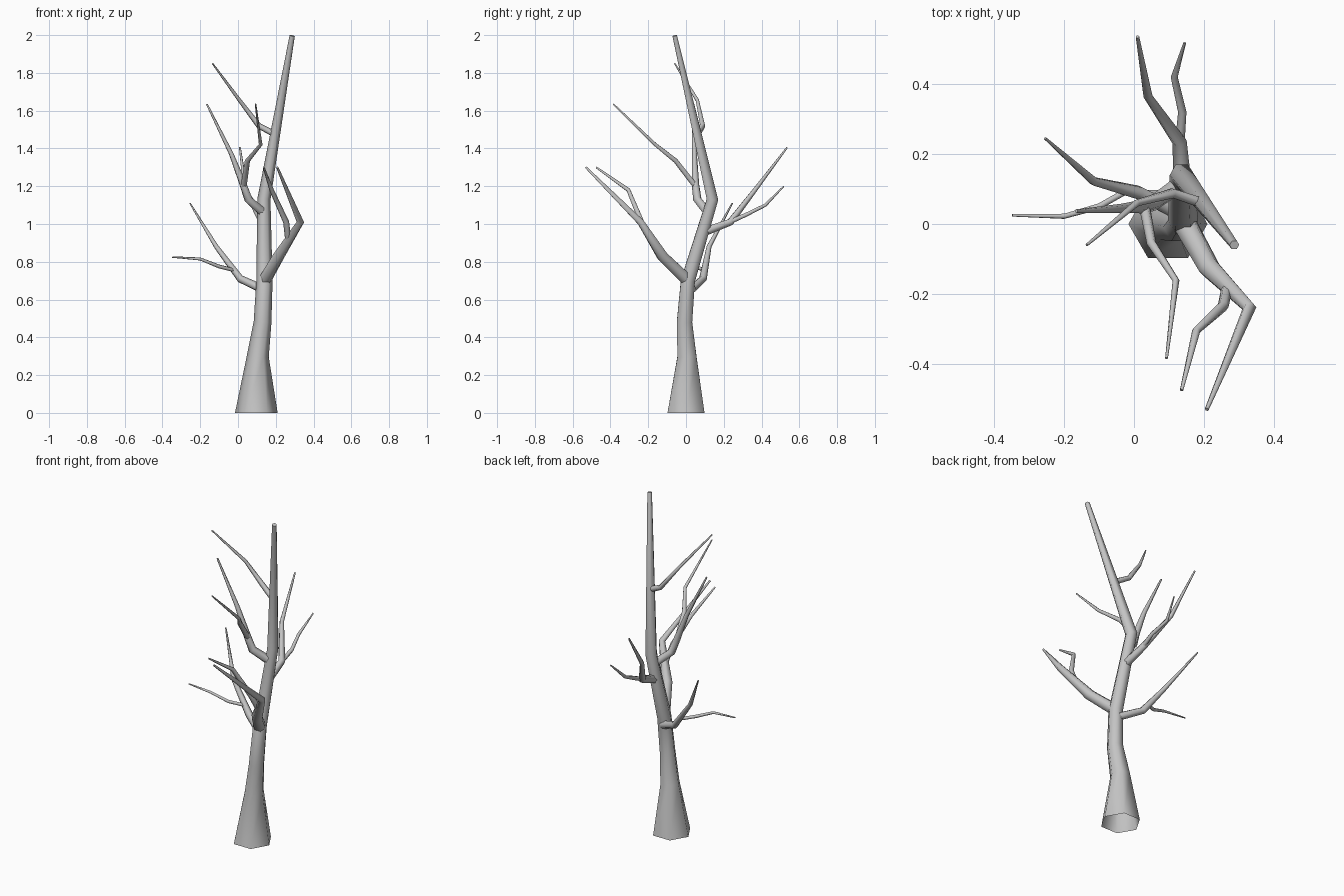
import bpy, bmesh, math
from mathutils import Vector

cube = bpy.data.objects.get("Cube")
if cube:
    bpy.data.objects.remove(cube, do_unlink=True)

bark = bpy.data.materials.new("grey_bark")
bark.use_nodes = True
GREY = (0.55, 0.55, 0.55, 1)
bark.diffuse_color = GREY
bark.node_tree.nodes["Principled BSDF"].inputs["Base Color"].default_value = GREY

SIDES = 6


def limb(name, path, flat_base=False):
    """Tapered six-sided tube through (x, y, z, radius) points, open at its base."""
    pts = [Vector(p[:3]) for p in path]
    radii = [p[3] for p in path]
    dirs = [(b - a).normalized() for a, b in zip(pts, pts[1:])]
    tangents = [dirs[0]] + [(a + b).normalized() for a, b in zip(dirs, dirs[1:])] + [dirs[-1]]
    if flat_base:
        tangents[0] = Vector((0, 0, 1))
    side = Vector((1, 0, 0)) if abs(tangents[0].x) < 0.8 else Vector((0, 0, 1))
    bm = bmesh.new()
    rings = []
    for p, r, t in zip(pts, radii, tangents):
        side = (side - t * side.dot(t)).normalized()
        up = t.cross(side)
        rings.append([])
        for i in range(SIDES):
            a = math.tau * i / SIDES
            rings[-1].append(bm.verts.new(p + (side * math.cos(a) + up * math.sin(a)) * r))
    for low, high in zip(rings, rings[1:]):
        for i in range(SIDES):
            j = (i + 1) % SIDES
            bm.faces.new((low[i], low[j], high[j], high[i]))
    bm.faces.new(rings[-1])
    mesh = bpy.data.meshes.new(name)
    bm.to_mesh(mesh)
    bm.free()
    mesh.materials.append(bark)
    obj = bpy.data.objects.new(name, mesh)
    bpy.context.collection.objects.link(obj)
    bpy.ops.object.select_all(action="DESELECT")
    obj.select_set(True)
    bpy.context.view_layer.objects.active = obj
    bpy.ops.object.shade_smooth_by_angle(angle=math.radians(65))


# Trunk with flared foot
limb("trunk", [(.097, 0, 0, .113), (.105, .005, .3, .058), (.13, -.008, .48, .047),
               (.14, .01, .7, .043), (.137, .14, 1.13, .035), (.287, -.06, 1.997, .014)], True)

# Front branch and its fork
limb("front_branch", [(.14, .01, .7, .036), (.215, -.125, .83, .032),
                      (.33, -.24, 1.01, .02), (.208, -.53, 1.3, .006)])
limb("front_twig", [(.265, -.185, .92, .016), (.255, -.235, 1.01, .016),
                    (.178, -.305, 1.18, .012), (.136, -.475, 1.3, .005)])

# Low side branch and its fork
limb("low_branch", [(.13, .03, .655, .024), (.012, .09, .71, .021),
                    (-.115, .122, .88, .013), (-.254, .245, 1.11, .004)])
limb("low_twig", [(-.02, .095, .755, .01), (-.1, .05, .775, .01),
                  (-.2, .022, .815, .008), (-.348, .025, .825, .004)])

# Middle side branch and its fork
limb("middle_branch", [(.14, .12, 1.055, .026), (.055, .06, 1.13, .023), (.027, .05, 1.21, .02),
                       (-.035, .045, 1.37, .013), (-.165, .037, 1.635, .005)])
limb("middle_twig", [(.03, .05, 1.2, .016), (.05, -.055, 1.335, .014),
                     (.12, -.162, 1.42, .01), (.093, -.384, 1.635, .004)])

# Back branch and its fork
limb("back_branch", [(.14, .1, .96, .026), (.13, .235, 1.01, .021),
                     (.04, .365, 1.18, .013), (.01, .535, 1.405, .005)])
limb("back_twig", [(.13, .22, 1.005, .014), (.138, .32, 1.05, .012),
                   (.115, .42, 1.1, .01), (.145, .518, 1.2, .004)])

# High side branch
limb("high_branch", [(.195, .06, 1.475, .017), (.11, .088, 1.52, .015),
                     (.008, .06, 1.655, .01), (-.135, -.06, 1.85, .004)])
